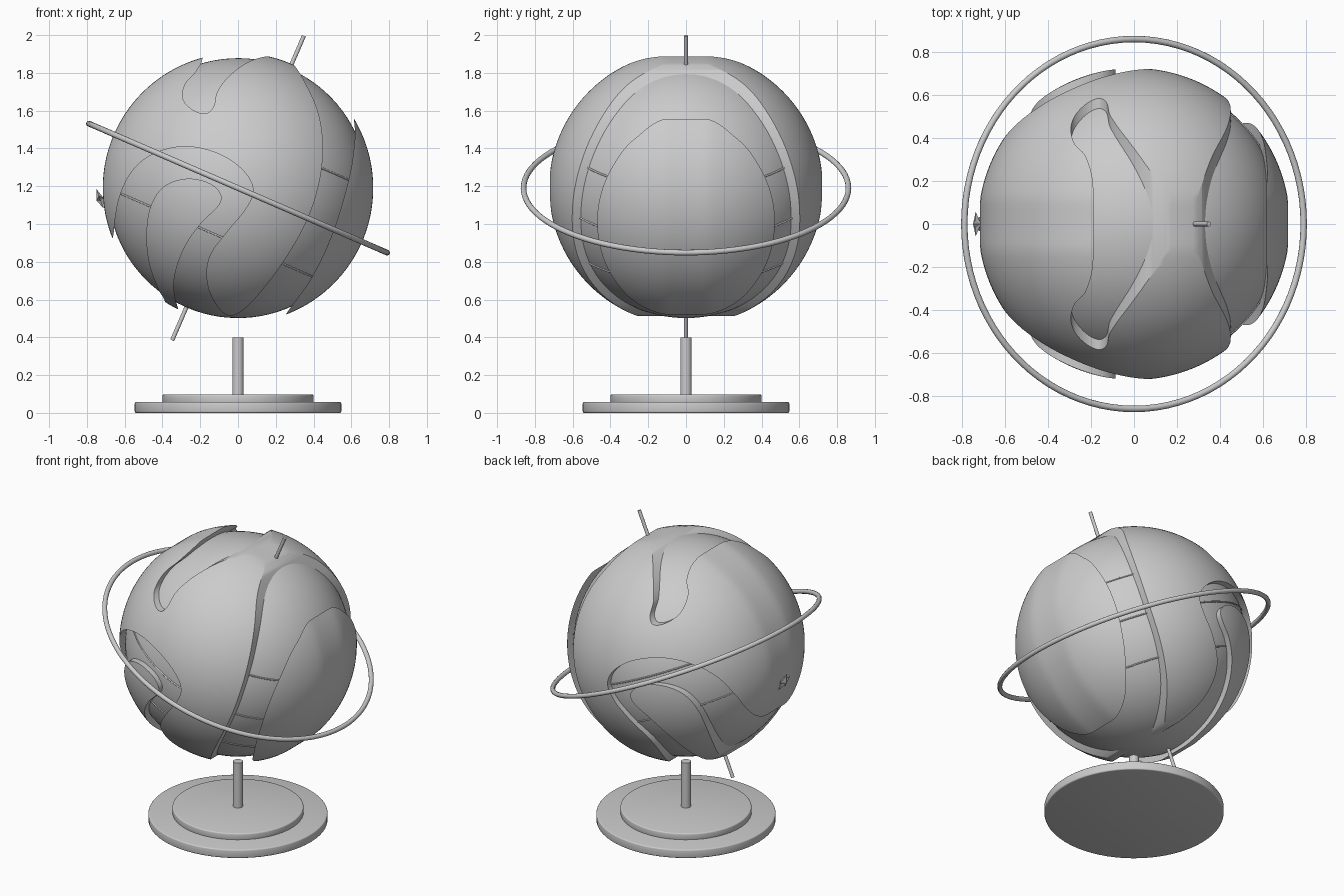
import bpy
import bmesh
import math
from mathutils import Matrix, Vector
from mathutils.geometry import interpolate_bezier

if "Cube" in bpy.data.objects:
    bpy.data.objects.remove(bpy.data.objects["Cube"])

CENTRE = Vector((0, 0, 1.19))
TILT = math.radians(23.4)
OCEAN_R, LAND_R, BELT_R = 0.688, 0.725, 0.716

grey = bpy.data.materials.new("plain grey")
grey.use_nodes = True
grey.diffuse_color = (0.6, 0.6, 0.6, 1)
grey.node_tree.nodes["Principled BSDF"].inputs["Base Color"].default_value = (0.6, 0.6, 0.6, 1)


def finish(obj, name, angle=35):
    obj.name = name
    obj.data.materials.clear()
    obj.data.materials.append(grey)
    bpy.ops.object.select_all(action="DESELECT")
    obj.select_set(True)
    bpy.context.view_layer.objects.active = obj
    bpy.ops.object.shade_smooth_by_angle(angle=math.radians(angle))
    return obj


def from_bmesh(bm, name):
    bmesh.ops.recalc_face_normals(bm, faces=bm.faces)
    mesh = bpy.data.meshes.new(name)
    bm.to_mesh(mesh)
    bm.free()
    obj = bpy.data.objects.new(name, mesh)
    bpy.context.collection.objects.link(obj)
    return obj


def cylinder(name, radius, low, high, bevel=0.0):
    bpy.ops.mesh.primitive_cylinder_add(vertices=64, radius=radius, depth=high - low,
                                        location=(0, 0, (low + high) / 2))
    obj = bpy.context.object
    if bevel:
        mod = obj.modifiers.new("rounded edge", "BEVEL")
        mod.width, mod.segments = bevel, 3
        bpy.ops.object.modifier_apply(modifier=mod.name)
    return finish(obj, name)


def tilted_ring(name, radius, thickness, height=0.0):
    axis = Vector((math.sin(TILT), 0, math.cos(TILT)))
    bpy.ops.mesh.primitive_torus_add(major_radius=radius, minor_radius=thickness,
                                     major_segments=96, minor_segments=12,
                                     location=CENTRE + axis * height, rotation=(0, TILT, 0))
    return finish(bpy.context.object, name, 60)


def smooth_loop(points, steps=6):
    """Closed smooth curve through the given points."""
    pts = [Vector((x, 0, z)) for x, z in points]
    loop = []
    for i, p in enumerate(pts):
        before, q, after = pts[i - 1], pts[(i + 1) % len(pts)], pts[(i + 2) % len(pts)]
        reach = (q - p).length / 3
        loop += interpolate_bezier(p, p + (q - before).normalized() * reach,
                                   q - (after - p).normalized() * reach, q, steps + 1)[:-1]
    return loop


# Raised land shell: a sphere with a straight belt around the middle
bm = bmesh.new()
bmesh.ops.create_uvsphere(bm, u_segments=128, v_segments=72, radius=LAND_R,
                          matrix=Matrix.Rotation(math.pi / 2, 4, "X"))
for v in bm.verts:
    r = math.hypot(v.co.x, v.co.z)
    if r > BELT_R:
        v.co.x *= BELT_R / r
        v.co.z *= BELT_R / r
bmesh.ops.translate(bm, verts=bm.verts, vec=CENTRE)
shell = from_bmesh(bm, "land_shell_helper")
shell.hide_render = True


def land(name, points):
    """Outline extruded front to back and trimmed to the shell."""
    bm = bmesh.new()
    face = bm.faces.new([bm.verts.new(p - Vector((0, 1, 0))) for p in smooth_loop(points)])
    side = bmesh.ops.extrude_face_region(bm, geom=[face])["geom"]
    bmesh.ops.translate(bm, vec=(0, 2, 0),
                        verts=[g for g in side if isinstance(g, bmesh.types.BMVert)])
    obj = from_bmesh(bm, name)
    bpy.context.view_layer.objects.active = obj
    mod = obj.modifiers.new("trim", "BOOLEAN")
    mod.operation, mod.solver, mod.object = "INTERSECT", "EXACT", shell
    bpy.ops.object.modifier_apply(modifier=mod.name)
    return finish(obj, name, 30)


land("main_land", [
    (0.2, 1.89), (0.28, 1.86), (0.37, 1.72), (0.43, 1.57), (0.45, 1.4), (0.43, 1.22),
    (0.37, 1.03), (0.26, 0.83), (0.12, 0.64), (0.02, 0.54), (-0.05, 0.515), (-0.12, 0.58),
    (-0.165, 0.7), (-0.15, 0.83), (-0.05, 0.97), (0.04, 1.08), (0.08, 1.18), (0.03, 1.28),
    (-0.1, 1.37), (-0.28, 1.41), (-0.45, 1.37), (-0.56, 1.28), (-0.625, 1.15), (-0.65, 1.03),
    (-0.665, 0.92), (-0.72, 0.8), (-1, 0.9), (-1, 2), (-0.3, 2.05), (-0.19, 1.89),
    (-0.22, 1.81), (-0.28, 1.74), (-0.29, 1.66), (-0.24, 1.605), (-0.17, 1.585),
    (-0.13, 1.62), (-0.11, 1.7), (-0.04, 1.79), (0.07, 1.865)])
land("lower_land", [
    (-0.31, 0.48), (-0.34, 0.65), (-0.325, 0.77), (-0.27, 0.9), (-0.19, 1.01), (-0.1, 1.1),
    (-0.09, 1.155), (-0.15, 1.215), (-0.27, 1.24), (-0.39, 1.2), (-0.46, 1.1),
    (-0.485, 0.95), (-0.47, 0.79), (-0.42, 0.65), (-0.39, 0.6), (-0.36, 0.5)])
land("side_land", [
    (0.64, 1.6), (0.62, 1.46), (0.6, 1.3), (0.55, 1.1), (0.48, 0.9), (0.38, 0.7),
    (0.25, 0.515), (0.2, 0.4), (0.5, 0.3), (1, 0.6), (1, 1.5)])
bpy.data.objects.remove(shell)

# Ocean globe
bpy.ops.mesh.primitive_uv_sphere_add(segments=96, ring_count=48, radius=OCEAN_R,
                                     location=CENTRE, rotation=(0, TILT, 0))
finish(bpy.context.object, "ocean_globe")

# Fine latitude lines on the ocean
for name, lat in (("north_line", TILT), ("equator_line", 0), ("south_line", -TILT)):
    tilted_ring(name, OCEAN_R * math.cos(lat), 0.005, OCEAN_R * math.sin(lat))

# Outer ring and tilted axle
tilted_ring("outer_ring", 0.86, 0.015)
axle = cylinder("axle_rod", 0.011, -0.878, 0.878)
axle.rotation_euler.y = TILT
axle.location = CENTRE

# Small star marker on the land
bm = bmesh.new()
rim = [bm.verts.new((r * math.cos(k * math.pi / 5), r * math.sin(k * math.pi / 5), 0))
       for k, r in enumerate([0.06, 0.03] * 5)]
front, back = bm.verts.new((0, 0, 0.02)), bm.verts.new((0, 0, -0.02))
for k in range(len(rim)):
    for tip in (front, back):
        bm.faces.new((rim[k - 1], rim[k], tip))
star = finish(from_bmesh(bm, "star_marker"), "star_marker", 5)
star.rotation_euler.y = math.radians(-110)
star.location = (-0.73, 0, 1.13)

# Stand
cylinder("base_disc", 0.547, 0, 0.057, 0.008)
cylinder("base_step", 0.4, 0.05, 0.098, 0.008)
cylinder("post", 0.03, 0.09, 0.4)
